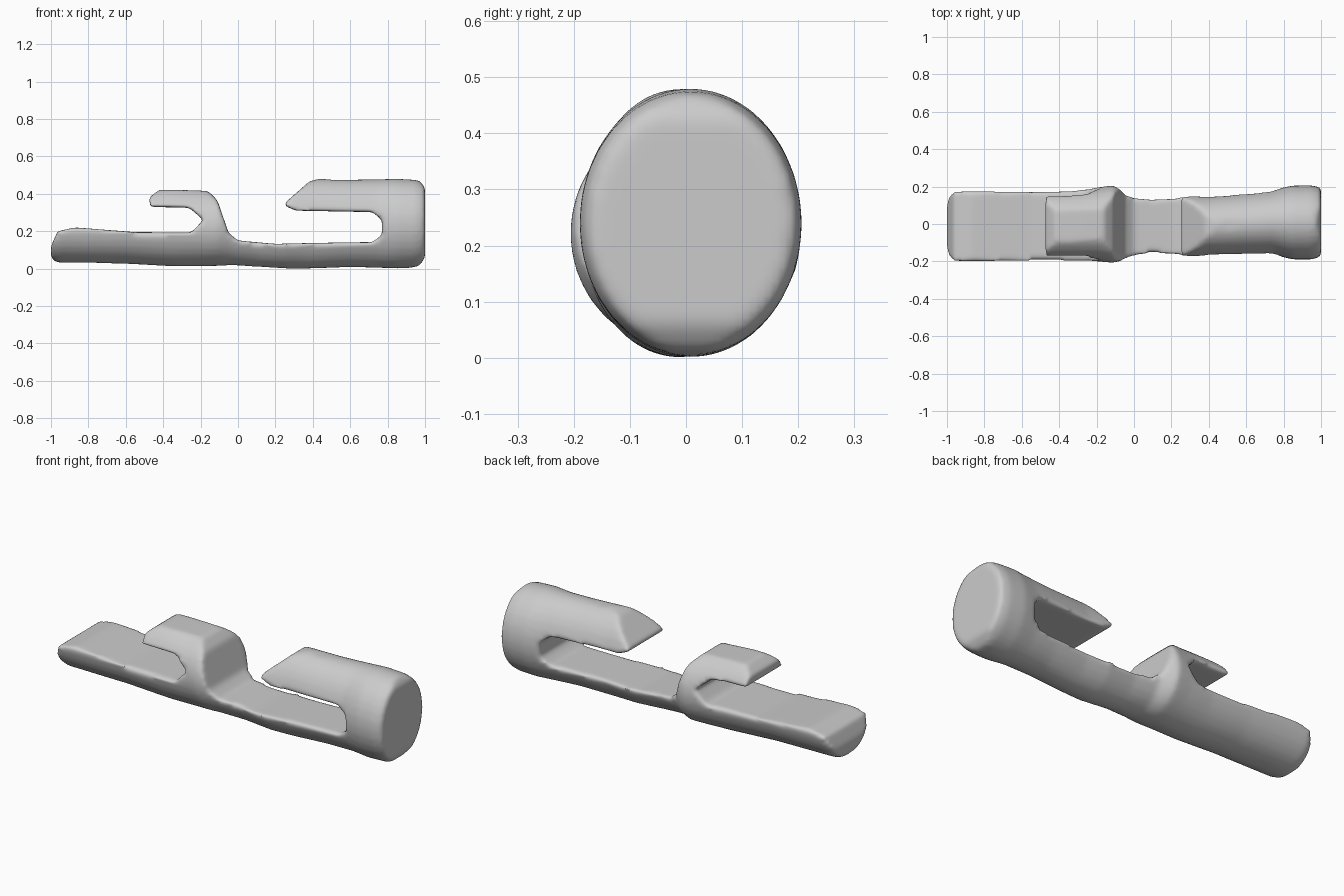
import bpy, bmesh, math

if "Cube" in bpy.data.objects:
    bpy.data.objects.remove(bpy.data.objects["Cube"])


def make_object(name, bm):
    bmesh.ops.recalc_face_normals(bm, faces=bm.faces)
    mesh = bpy.data.meshes.new(name)
    bm.to_mesh(mesh)
    bm.free()
    obj = bpy.data.objects.new(name, mesh)
    bpy.context.collection.objects.link(obj)
    return obj


def loft(name, rings):
    """Join equal-length closed rings of points and cap both ends."""
    bm = bmesh.new()
    loops = [[bm.verts.new(p) for p in ring] for ring in rings]
    n = len(loops[0])
    for a, b in zip(loops, loops[1:]):
        for i in range(n):
            j = (i + 1) % n
            bm.faces.new((a[i], a[j], b[j], b[i]))
    bm.faces.new(loops[0])
    bm.faces.new(loops[-1])
    return make_object(name, bm)


# Side outline of the bar with its hook and its overhanging end arm (x, z)
outline = [
    (-1, .06), (-.97, .03), (-.8, .033), (-.6, .025), (-.45, .012), (-.2, .012),
    (0, .018), (.2, 0), (.35, 0), (.6, .008), (.9, 0), (.97, .015),
    (1, .06), (1, .43), (.975, .468), (.92, .482), (.5, .474), (.44, .483),
    (.38, .465), (.25, .35), (.25, .335), (.31, .31), (.72, .302), (.77, .26),
    (.77, .18), (.72, .142), (.4, .137), (.2, .132), (0, .15), (-.05, .19),
    (-.11, .365), (-.16, .415), (-.3, .42), (-.42, .422), (-.475, .38),
    (-.47, .33), (-.26, .325), (-.185, .26), (-.25, .193), (-.55, .195),
    (-.87, .22), (-.965, .2), (-1, .12)]
body = loft("hooked_bar", [[(x, y, z) for x, z in outline] for y in (-.4, .4)])

# Oval envelope along x: x, y min, y max, z min, z max
stations = [
    (-1.02, -.18, .155, .05, .41), (-.96, -.202, .178, .032, .42),
    (-.6, -.2, .178, .026, .44), (-.35, -.2, .182, .012, .445),
    (-.2, -.2, .195, .012, .435), (-.11, -.208, .208, .014, .43),
    (-.04, -.19, .16, .018, .43), (.1, -.172, .15, .01, .46),
    (.26, -.19, .165, .0, .48), (.4, -.176, .155, .0, .482),
    (.6, -.17, .17, .008, .476), (.75, -.166, .185, .004, .478),
    (.85, -.19, .206, .0, .481), (.95, -.19, .207, .004, .475),
    (1.02, -.17, .19, .025, .455)]
rings = []
for x, y0, y1, z0, z1 in stations:
    ring = []
    for i in range(32):
        t = 2 * math.pi * i / 32
        ring.append((x, (y0 + y1) / 2 + (y1 - y0) / 2 * math.cos(t),
                     (z0 + z1) / 2 + (z1 - z0) / 2 * math.sin(t)))
    rings.append(ring)
envelope = loft("oval_envelope", rings)

# Trim the outline to the oval, then blend all the edges
cut = body.modifiers.new("Trim", 'BOOLEAN')
cut.operation = 'INTERSECT'
cut.solver = 'EXACT'
cut.object = envelope
remesh = body.modifiers.new("Blend", 'REMESH')
remesh.mode = 'VOXEL'
remesh.voxel_size = .013
soft = body.modifiers.new("Soften", 'SMOOTH')
soft.factor = .5
soft.iterations = 6

bpy.context.view_layer.objects.active = body
body.select_set(True)
for mod in list(body.modifiers):
    bpy.ops.object.modifier_apply(modifier=mod.name)
bpy.data.objects.remove(envelope)
bpy.ops.object.shade_smooth()
